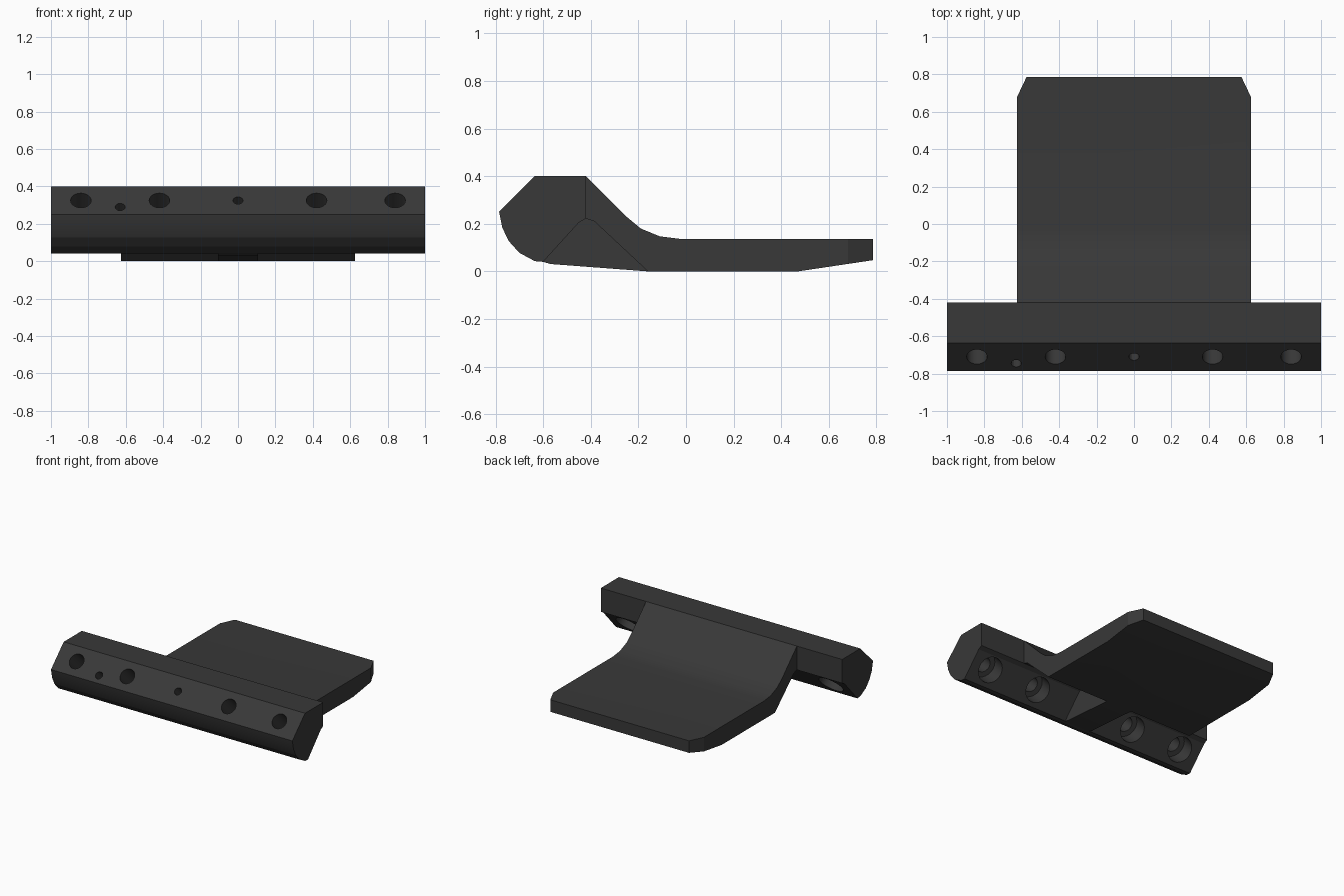
import bpy, bmesh, math
from mathutils import Vector

if "Cube" in bpy.data.objects:
    bpy.data.objects.remove(bpy.data.objects["Cube"])


def extrude_profile(name, points, half_width):
    """Prism along x from a (y, z) outline."""
    bm = bmesh.new()
    face = bm.faces.new([bm.verts.new((-half_width, y, z)) for y, z in points])
    ext = bmesh.ops.extrude_face_region(bm, geom=[face])
    verts = [v for v in ext["geom"] if isinstance(v, bmesh.types.BMVert)]
    bmesh.ops.translate(bm, verts=verts, vec=(2 * half_width, 0, 0))
    bmesh.ops.recalc_face_normals(bm, faces=bm.faces)
    mesh = bpy.data.meshes.new(name)
    bm.to_mesh(mesh)
    bm.free()
    obj = bpy.data.objects.new(name, mesh)
    bpy.context.collection.objects.link(obj)
    return obj


def combine(target, other, operation):
    """Apply a boolean and remove the helper."""
    mod = target.modifiers.new("cut", "BOOLEAN")
    mod.operation, mod.object, mod.solver = operation, other, "EXACT"
    other.hide_render = True
    bpy.context.view_layer.objects.active = target
    bpy.ops.object.modifier_apply(modifier=mod.name)
    bpy.data.objects.remove(other)


AXIS = Vector((0, 1, -1)).normalized()   # drilling direction into the front bevel


def drill(target, x, y, z, radius, start, end, sides=24):
    """Round hole along AXIS, start/end measured from the bevel surface."""
    centre = Vector((x, y, z)) + AXIS * (start + end) / 2
    bpy.ops.mesh.primitive_cylinder_add(
        vertices=sides, radius=radius, depth=end - start, location=centre,
        rotation=AXIS.to_track_quat("Z", "X").to_euler())
    combine(target, bpy.context.object, "DIFFERENCE")


# Full-width clamp bar
bracket = extrude_profile("mounting_bracket", [
    (-.42, .40), (-.635, .40), (-.785, .25), (-.772, .185), (-.745, .128),
    (-.70, .078), (-.635, .043), (-.60, .04), (-.45, .205), (-.42, .222)], 1.0)

# Curved tongue with relieved tip
tongue = extrude_profile("tongue", [
    (-.42, .40), (-.25, .23), (-.19, .18), (-.11, .147), (-.03, .137),
    (.785, .137), (.785, .047), (.47, 0), (-.16, 0), (-.385, .21),
    (-.42, .222), (-.46, .26), (-.50, .34)], .625)

# Clipped tongue corners
for s in (-1, 1):
    bm = bmesh.new()
    low = bm.faces.new([bm.verts.new((s * x, y, -.2)) for x, y in
                        ((.625, .68), (.575, .785), (.525, .89), (.9, .89), (.9, .68))])
    ext = bmesh.ops.extrude_face_region(bm, geom=[low])
    bmesh.ops.translate(bm, vec=(0, 0, .6), verts=[
        v for v in ext["geom"] if isinstance(v, bmesh.types.BMVert)])
    bmesh.ops.recalc_face_normals(bm, faces=bm.faces)
    mesh = bpy.data.meshes.new("corner_cutter")
    bm.to_mesh(mesh)
    bm.free()
    cutter = bpy.data.objects.new("corner_cutter", mesh)
    bpy.context.collection.objects.link(cutter)
    combine(tongue, cutter, "DIFFERENCE")

# Central rib bridging the groove underneath
rib = extrude_profile("rib", [
    (-.62, .06), (-.60, .04), (-.57, .031), (-.16, 0), (-.15, .05),
    (-.38, .28), (-.45, .28)], .107)

combine(bracket, tongue, "UNION")
combine(bracket, rib, "UNION")

# Counterbored screw holes
for x in (-.84, -.42, .42, .84):
    drill(bracket, x, -.71, .325, .055, -.05, .40)
    drill(bracket, x, -.71, .325, .092, .16, .38)

# Small blind holes
drill(bracket, 0, -.71, .325, .027, -.05, .15, 16)
drill(bracket, -.63, -.745, .29, .027, -.05, .15, 16)

# Dark finish
mat = bpy.data.materials.new("dark_metal")
mat.diffuse_color = (.04, .04, .04, 1)
mat.use_nodes = True
mat.node_tree.nodes["Principled BSDF"].inputs["Base Color"].default_value = mat.diffuse_color
bracket.data.materials.clear()
bracket.data.materials.append(mat)
for p in bracket.data.polygons:
    p.material_index = 0

bpy.ops.object.select_all(action="DESELECT")
bracket.select_set(True)
bpy.context.view_layer.objects.active = bracket
bpy.ops.object.shade_smooth_by_angle(angle=math.radians(16))
